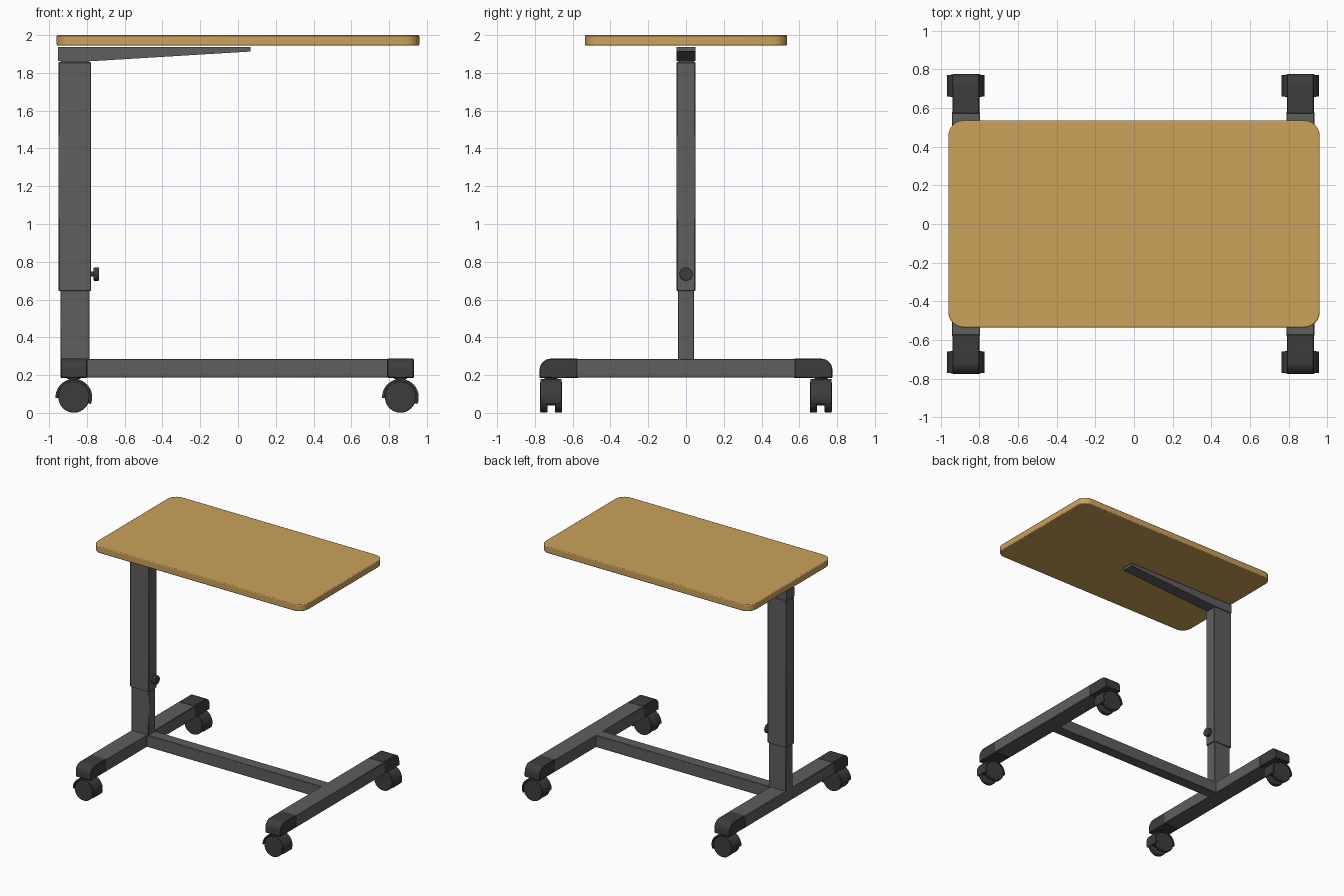
import bpy, bmesh, math
from mathutils import Matrix, Vector

if "Cube" in bpy.data.objects:
    bpy.data.objects.remove(bpy.data.objects["Cube"])


def material(name, rgb):
    m = bpy.data.materials.new(name)
    m.diffuse_color = (*rgb, 1)
    m.use_nodes = True
    m.node_tree.nodes["Principled BSDF"].inputs["Base Color"].default_value = m.diffuse_color
    return m


WOOD = material("warm wood", (0.60, 0.36, 0.105))
GREY = material("frame grey", (0.112, 0.112, 0.112))
DARK = material("dark plastic", (0.046, 0.046, 0.046))


def finish(name, bm, mat, bevel=0.0, segments=1):
    bmesh.ops.recalc_face_normals(bm, faces=bm.faces[:])
    me = bpy.data.meshes.new(name)
    bm.to_mesh(me)
    bm.free()
    ob = bpy.data.objects.new(name, me)
    bpy.context.collection.objects.link(ob)
    me.materials.append(mat)
    if bevel:
        b = ob.modifiers.new("bevel", 'BEVEL')
        b.width, b.segments, b.limit_method = bevel, segments, 'ANGLE'
        b.angle_limit = math.radians(40)
    bpy.ops.object.select_all(action='DESELECT')
    ob.select_set(True)
    bpy.context.view_layer.objects.active = ob
    bpy.ops.object.shade_smooth_by_angle(angle=math.radians(30))
    return ob


def prism(name, points, depth, mat, bevel=0.0, segments=1):
    """Extrude a closed 3D outline along the vector depth."""
    bm = bmesh.new()
    f = bm.faces.new([bm.verts.new(p) for p in points])
    ext = bmesh.ops.extrude_face_region(bm, geom=[f])['geom']
    verts = [v for v in ext if isinstance(v, bmesh.types.BMVert)]
    bmesh.ops.translate(bm, verts=verts, vec=Vector(depth))
    return finish(name, bm, mat, bevel, segments)


def box(name, x, y, z, mat, bevel=0.003):
    pts = [(x[0], y[0], z[0]), (x[1], y[0], z[0]), (x[1], y[1], z[0]), (x[0], y[1], z[0])]
    return prism(name, pts, (0, 0, z[1] - z[0]), mat, bevel)


def cylinder(name, centre, radius, length, axis, mat, bevel=0.0, sides=32):
    bm = bmesh.new()
    rot = {'X': Matrix.Rotation(math.pi / 2, 4, 'Y'),
           'Y': Matrix.Rotation(math.pi / 2, 4, 'X'), 'Z': Matrix()}[axis]
    bmesh.ops.create_cone(bm, cap_ends=True, segments=sides, radius1=radius, radius2=radius,
                          depth=length, matrix=Matrix.Translation(centre) @ rot)
    return finish(name, bm, mat, bevel, 2)


def arc(cx, cy, r, a0, a1, n):
    steps = [math.radians(a0 + (a1 - a0) * i / n) for i in range(n + 1)]
    return [(cx + r * math.cos(a), cy + r * math.sin(a)) for a in steps]


# Tabletop with rounded corners
hx, hy, r = 0.96, 0.535, 0.08
outline = []
for sx, sy, a in ((1, 1, 0), (-1, 1, 90), (-1, -1, 180), (1, -1, 270)):
    outline += arc(sx * (hx - r), sy * (hy - r), r, a, a + 90, 8)
prism("tabletop", [(x, y, 1.945) for x, y in outline], (0, 0, 0.055), WOOD, 0.006, 2)

# Tapered support arm
side = [(-0.952, 1.862), (-0.775, 1.862), (0.065, 1.913), (0.065, 1.936), (-0.952, 1.936)]
prism("support_arm", [(x, -0.05, z) for x, z in side], (0, 0.1, 0), GREY)

# Telescopic column
box("column_neck", (-0.94, -0.785), (-0.043, 0.043), (1.84, 1.87), GREY, 0)
box("outer_column", (-0.95, -0.777), (-0.05, 0.05), (0.645, 1.857), GREY, 0.004)
box("inner_column", (-0.941, -0.785), (-0.043, 0.043), (0.28, 0.70), GREY)

# Height adjustment knob
cylinder("knob_stem", (-0.77, 0, 0.735), 0.013, 0.04, 'X', DARK, sides=16)
cylinder("knob_head", (-0.75, 0, 0.735), 0.036, 0.028, 'X', DARK, 0.004)

# Base crossbar
box("crossbar", (-0.81, 0.80), (-0.045, 0.045), (0.187, 0.285), GREY)


def caster(label, cx, cy):
    cz = 0.083
    for s in (-1, 1):
        cylinder(f"{label}_wheel", (cx, cy + s * 0.039, cz), 0.072 + 0.010, 0.038, 'Y', DARK, 0.006)
    cylinder(f"{label}_hub", (cx, cy, cz), 0.045, 0.06, 'Y', DARK, sides=24)
    # Curved fender over the wheels
    fender = arc(cx, cz, 0.097, -22, 182, 24) + arc(cx, cz, 0.086, 182, -22, 24)
    prism(f"{label}_fender", [(x, cy - 0.056, z) for x, z in fender], (0, 0.112, 0), DARK)
    # Web between the wheels
    web = arc(cx, cz, 0.09, -22, 182, 20)
    prism(f"{label}_web", [(x, cy - 0.016, z) for x, z in web], (0, 0.032, 0), DARK)
    cylinder(f"{label}_stem", (cx, cy, 0.18), 0.025, 0.02, 'Z', DARK, sides=20)
    cylinder(f"{label}_collar", (cx, cy, 0.185), 0.035, 0.012, 'Z', DARK, sides=20)


# Feet with rounded end caps and casters
for sname, cx in (("left", -0.869), ("right", 0.860)):
    box(f"{sname}_foot", (cx - 0.072, cx + 0.072), (-0.58, 0.58), (0.187, 0.285), GREY)
    for ename, s in (("front", -1), ("back", 1)):
        label = f"{sname}_{ename}"
        prof = [(0.57, 0.185), (0.775, 0.185)] + arc(0.715, 0.227, 0.06, 0, 90, 8) + [(0.57, 0.287)]
        prism(f"{label}_end_cap", [(cx - 0.07, s * y, z) for y, z in prof], (0.14, 0, 0), DARK, 0.004)
        caster(f"{label}_caster", cx, s * 0.714)
